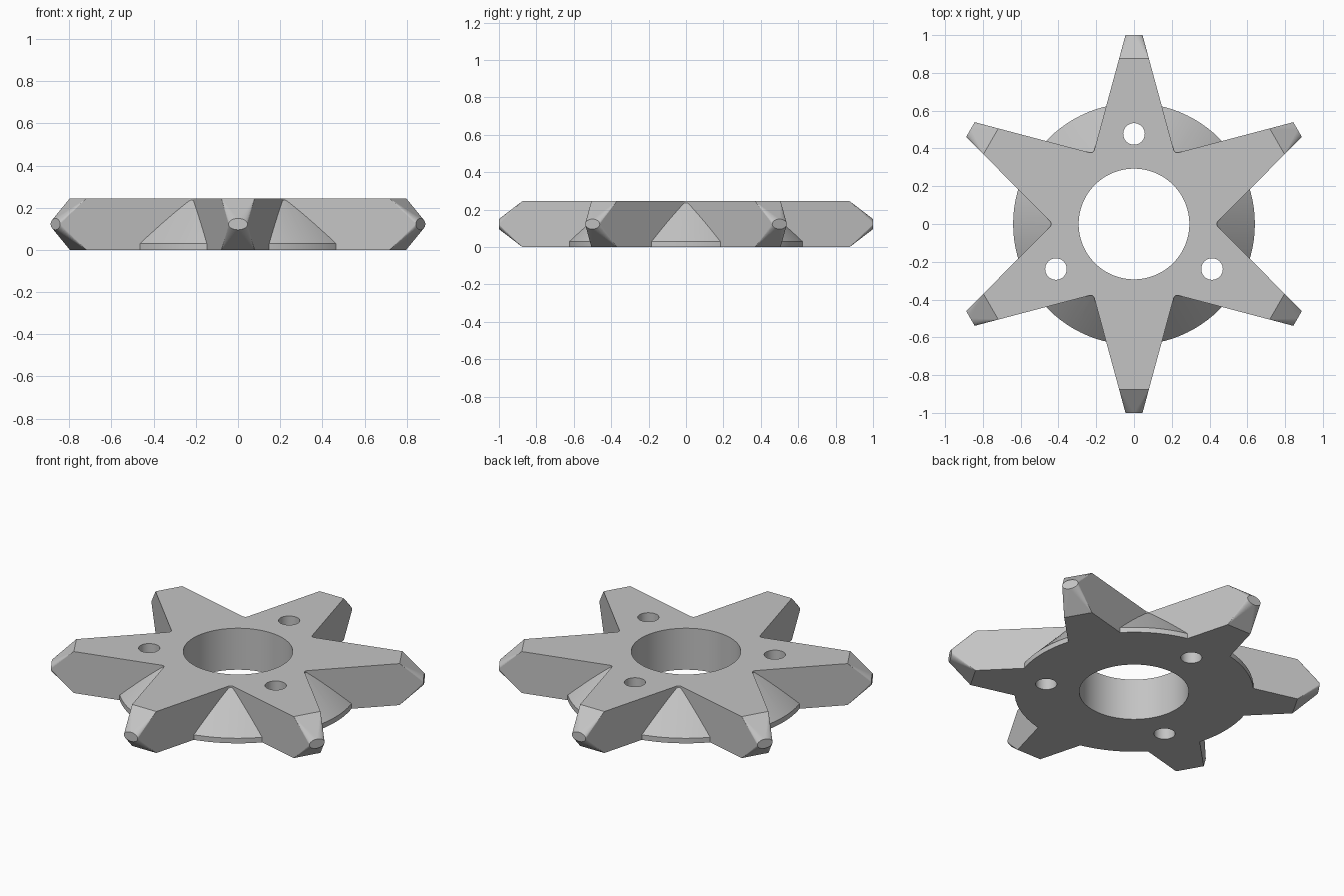
import bpy, bmesh
from math import sin, cos, pi, radians, atan
from mathutils import Matrix, Vector

if "Cube" in bpy.data.objects:
    bpy.data.objects.remove(bpy.data.objects["Cube"])

HEIGHT = 0.245            # thickness of the star
SHOULDER, HALF_W = 0.875, 0.079   # where each arm starts to taper to its tip
TIP_W, TIP_H = 0.045, 0.027       # half sizes of the small oval tip
FILLET = 0.02
BORE = 0.293
RIM = 0.64

gray = bpy.data.materials.new("plain gray")
gray.use_nodes = True
gray.diffuse_color = (0.55, 0.55, 0.55, 1)
gray.node_tree.nodes["Principled BSDF"].inputs["Base Color"].default_value = (0.55, 0.55, 0.55, 1)


def make_object(name, bm):
    bmesh.ops.recalc_face_normals(bm, faces=bm.faces)
    mesh = bpy.data.meshes.new(name)
    bm.to_mesh(mesh)
    bm.free()
    mesh.materials.append(gray)
    obj = bpy.data.objects.new(name, mesh)
    bpy.context.collection.objects.link(obj)
    return obj


def frustum(bm, r_low, r_high, z_low, z_high, segments=96, x=0, y=0):
    bmesh.ops.create_cone(bm, cap_ends=True, segments=segments, radius1=r_low, radius2=r_high,
                          depth=z_high - z_low,
                          matrix=Matrix.Translation((x, y, (z_low + z_high) / 2)))


def combine(obj, other, operation):
    mod = obj.modifiers.new(operation.lower(), 'BOOLEAN')
    mod.operation, mod.object, mod.solver = operation, other, 'EXACT'
    bpy.context.view_layer.objects.active = obj
    bpy.ops.object.modifier_apply(modifier=mod.name)
    bpy.data.objects.remove(other)


def polar(angle, along, across=0):
    # Point in an arm's frame: distance along the arm, and sideways from it
    return Vector((along * cos(angle) - across * sin(angle),
                   along * sin(angle) + across * cos(angle), 0))


# Star: outline with rounded valleys, arms ending in a taper to a small oval
bm = bmesh.new()
slope = (HALF_W - TIP_W) / (1 - SHOULDER)
half = radians(30) + atan(slope)                  # half angle of a valley
valley_r = (HALF_W + slope * SHOULDER) / (sin(pi / 6) + slope * cos(pi / 6))
centre_r = valley_r + FILLET / sin(half)
outline, arm_corners = [], []
for k in range(6):
    a = pi / 2 + k * pi / 3
    arm_corners.append((a, len(outline)))
    outline += [polar(a, SHOULDER, -HALF_W), polar(a, SHOULDER, HALF_W)]
    v = a + pi / 6
    for i in range(7):
        t = (pi / 2 - half) * (1 - i / 3)
        outline.append(polar(v, centre_r) + polar(v + pi + t, FILLET))
low = [bm.verts.new(p) for p in outline]
high = [bm.verts.new(p + Vector((0, 0, HEIGHT))) for p in outline]
bm.faces.new(low[::-1])
bm.faces.new(high)
ends = {i for _, i in arm_corners}
count = len(outline)
for i in range(count):
    if i not in ends:
        j = (i + 1) % count
        bm.faces.new((low[i], low[j], high[j], high[i]))

# Arm tips: each shoulder corner fans out to a quarter of the oval
STEPS = 10
for a, i in arm_corners:
    corners = [high[i + 1], high[i], low[i], low[i + 1]]
    ring = []
    for s in range(4 * STEPS):
        t = 2 * pi * s / (4 * STEPS)
        p = polar(a, 1, TIP_W * cos(t))
        p.z = HEIGHT / 2 + TIP_H * sin(t)
        ring.append(bm.verts.new(p))
    for q in range(4):
        for s in range(q * STEPS, (q + 1) * STEPS):
            bm.faces.new((corners[q], ring[s], ring[(s + 1) % len(ring)]))
        bm.faces.new((corners[q - 1], corners[q], ring[q * STEPS]))
    bm.faces.new(ring)
star = make_object("star_wheel", bm)

# Sloped hub disc with a thin upright rim
bm = bmesh.new()
frustum(bm, RIM, RIM, 0, 0.03)
top = [f for f in bm.faces if f.normal.z > 0.9]
rise = bmesh.ops.extrude_face_region(bm, geom=top)
bmesh.ops.delete(bm, geom=top, context='FACES')
for vert in [g for g in rise["geom"] if isinstance(g, bmesh.types.BMVert)]:
    vert.co.x *= 0.435 / RIM
    vert.co.y *= 0.435 / RIM
    vert.co.z = HEIGHT - 0.004
combine(star, make_object("hub_disc", bm), 'UNION')

# Centre bore and three bolt holes
bm = bmesh.new()
frustum(bm, BORE, BORE, -0.1, 0.4)
for k in range(3):
    p = polar(pi / 2 + k * 2 * pi / 3, 0.477)
    frustum(bm, 0.057, 0.057, -0.1, 0.4, 48, p.x, p.y)
combine(star, make_object("hole_cutter", bm), 'DIFFERENCE')

# Smooth the round surfaces, keep arms and tips crisp
bpy.ops.object.select_all(action='DESELECT')
star.select_set(True)
bpy.context.view_layer.objects.active = star
bpy.ops.object.shade_smooth_by_angle(angle=radians(25))
for face in star.data.polygons:
    if any(star.data.vertices[v].co.xy.length > 0.7 for v in face.vertices):
        face.use_smooth = False
